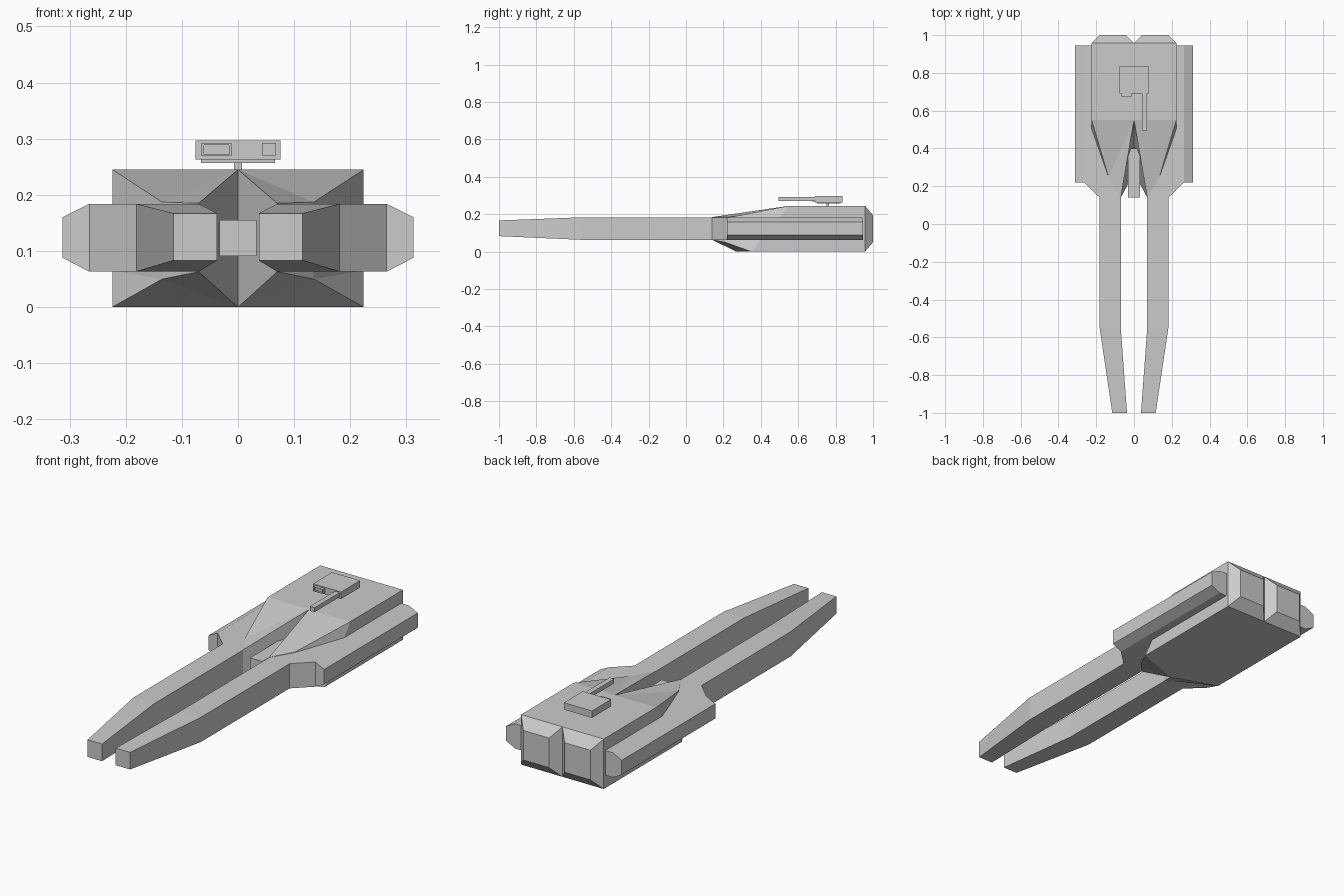
import bpy, bmesh

if "Cube" in bpy.data.objects:
    bpy.data.objects.remove(bpy.data.objects["Cube"])


def make(name, verts, faces, mirror=False):
    bm = bmesh.new()
    vs = [bm.verts.new(v) for v in verts]
    for f in faces:
        bm.faces.new([vs[i] for i in f])
    bmesh.ops.recalc_face_normals(bm, faces=bm.faces)
    me = bpy.data.meshes.new(name)
    bm.to_mesh(me)
    bm.free()
    ob = bpy.data.objects.new(name, me)
    bpy.context.collection.objects.link(ob)
    if mirror:
        ob.modifiers.new("Mirror", 'MIRROR').use_clip = True
    return ob


def loft(name, rings, mirror=False):
    n = len(rings[0])
    verts = [v for r in rings for v in r]
    faces = [list(range(n)), list(range(len(verts) - n, len(verts)))]
    for k in range(len(rings) - 1):
        for i in range(n):
            j = (i + 1) % n
            faces.append([k*n + i, k*n + j, k*n + n + j, k*n + n + i])
    return make(name, verts, faces, mirror)


def rect(y, x0, x1, z0, z1):
    return [(x0, y, z0), (x1, y, z0), (x1, y, z1), (x0, y, z1)]


def box(name, x0, x1, y0, y1, z0, z1):
    return loft(name, [rect(y0, x0, x1, z0, z1), rect(y1, x0, x1, z0, z1)])


# Hull with notched wedge nose and tapered rear engine blocks
W, H = 0.224, 0.245
hull = rect(0.957, 0, W, 0, H) + rect(1.0, 0.042, 0.182, 0.05, 0.195) + [
    (0, 0.55, H), (W, 0.55, H), (W, 0.5, 0.18), (0.135, 0.25, 0.187),
    (0.07, 0.14, 0.185), (0.07, 0.14, 0.063), (0.135, 0.21, 0.05),
    (W, 0.35, 0), (0, 0.27, 0), (W, 0.4, 0.065)]
make("hull", hull, [
    (8, 9, 2, 3), (8, 12, 11), (8, 11, 9), (9, 11, 10), (8, 16, 13, 12),
    (16, 15, 1, 0), (16, 13, 14), (16, 14, 15), (9, 10, 17, 15, 1, 2),
    (14, 17, 15), (10, 11, 14, 17), (11, 12, 13, 14), (4, 5, 6, 7),
    (0, 1, 5, 4), (1, 2, 6, 5), (2, 3, 7, 6), (3, 0, 4, 7)], True)

# Long forward prongs widening into the side pods
Z0, Z1 = 0.063, 0.184
loft("prong_and_pod", [
    rect(-1, 0.037, 0.115, 0.083, 0.167),
    rect(-0.55, 0.07, 0.182, Z0, Z1),
    rect(0.14, 0.07, 0.182, Z0, Z1),
    rect(0.22, 0.115, 0.265, Z0, Z1),
    rect(0.945, 0.2, 0.265, Z0, Z1)], True)

# Chamfered outer strip of each pod
loft("pod_outer_strip", [
    [(0.265, y, Z1), (0.313, y, 0.16), (0.313, y, 0.088), (0.265, y, Z0)]
    for y in (0.22, 0.945)], True)

# Block in the nose notch
box("nose_block", -0.033, 0.033, 0.14, 0.4, 0.091, 0.155)

# Roof turret: stem, base plate, body, barrel and sensor
box("turret_stem", -0.007, 0.007, 0.75, 0.765, 0.24, 0.26)
box("turret_base", -0.066, 0.066, 0.70, 0.825, 0.257, 0.264)
box("turret_body", -0.076, 0.076, 0.69, 0.837, 0.263, 0.297)
box("turret_barrel", 0.043, 0.068, 0.495, 0.70, 0.27, 0.292)
sx0, sx1, sz0, sz1 = -0.065, -0.012, 0.269, 0.292
loft("turret_sensor", [
    rect(0.70, sx0, sx1, sz0, sz1), rect(0.675, sx0, sx1, sz0, sz1),
    rect(0.675, sx0 + .004, sx1 - .004, sz0 + .003, sz1 - .003),
    rect(0.685, sx0 + .004, sx1 - .004, sz0 + .003, sz1 - .003)])
